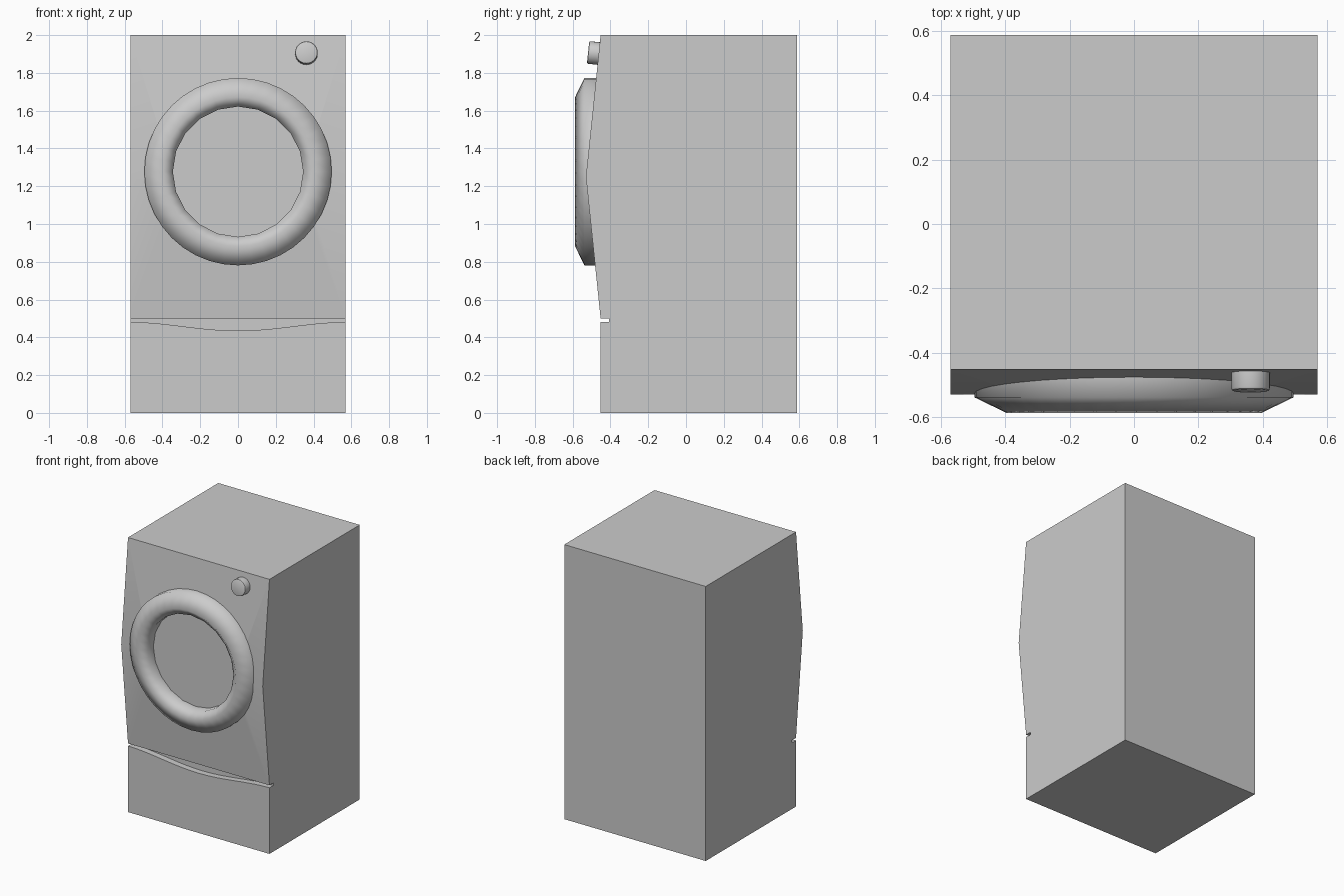
import bpy, bmesh
from math import sin, cos, pi, atan2
from mathutils import Vector, Matrix

if "Cube" in bpy.data.objects:
    bpy.data.objects.remove(bpy.data.objects["Cube"])

W = 0.57          # half width of the cabinet
DOOR_Z = 1.277    # height of the door centre


def make_object(name, bm):
    bmesh.ops.recalc_face_normals(bm, faces=bm.faces[:])
    mesh = bpy.data.meshes.new(name)
    bm.to_mesh(mesh)
    bm.free()
    ob = bpy.data.objects.new(name, mesh)
    bpy.context.collection.objects.link(ob)
    return ob


def prism(name, points, offset):
    """Extrude a closed 3D outline along an offset vector."""
    bm = bmesh.new()
    face = bm.faces.new([bm.verts.new(p) for p in points])
    new = bmesh.ops.extrude_face_region(bm, geom=[face])
    verts = [g for g in new["geom"] if isinstance(g, bmesh.types.BMVert)]
    bmesh.ops.translate(bm, verts=verts, vec=offset)
    return make_object(name, bm)


def cut(target, cutter):
    """Subtract the cutter, apply, and remove it."""
    cutter.hide_render = True
    bpy.context.view_layer.objects.active = target
    mod = target.modifiers.new("cut", "BOOLEAN")
    mod.operation, mod.solver, mod.object = "DIFFERENCE", "EXACT", cutter
    bpy.ops.object.modifier_apply(modifier=mod.name)
    bpy.data.objects.remove(cutter)


def smooth(ob, angle):
    bpy.ops.object.select_all(action="DESELECT")
    ob.select_set(True)
    bpy.context.view_layer.objects.active = ob
    bpy.ops.object.shade_smooth_by_angle(angle=angle)


# Cabinet: side profile with a bowed front, extruded across the width
profile = [(0.587, 0), (0.587, 2), (-0.452, 2), (-0.53, 1.25), (-0.452, 0.5), (-0.452, 0)]
cabinet = prism("cabinet", [(-W, y, z) for y, z in profile], (2 * W, 0, 0))

# Drawer gap with a dipped lower edge that forms the handle
hw = W + 0.02
xs = [hw * (i / 8 - 1) for i in range(17)]
dip = [(x, -0.7, 0.482 - 0.047 * (1 + cos(pi * x / hw)) / 2) for x in xs]
gap = prism("gap_cutter", dip + [(hw, -0.7, 0.5), (-hw, -0.7, 0.5)], (0, 0.293, 0))
cut(cabinet, gap)

# Door recess: 20-sided pocket whose floor is the window
circle = [(0.347 * cos(pi * i / 10), -0.7, DOOR_Z + 0.347 * sin(pi * i / 10)) for i in range(20)]
cut(cabinet, prism("window_cutter", circle, (0, 0.22, 0)))
smooth(cabinet, 0.4)

# Door ring: lathed section, outer loops round, inner loops 20-sided
SEG = 40
section = [(0.496, -0.46, 0), (0.496, -0.538, 0), (0.395, -0.587, 0),
           (0.345, -0.545, 1), (0.345, -0.482, 1)]
bm = bmesh.new()
loops = []
for r, y, coarse in section:
    loop = []
    for i in range(SEG):
        a = 2 * pi * i / SEG
        k = r * cos(pi / 20) if coarse and i % 2 else r
        loop.append(bm.verts.new((k * cos(a), y, DOOR_Z + k * sin(a))))
    loops.append(loop)
for a, b in zip(loops, loops[1:]):
    for i in range(SEG):
        j = (i + 1) % SEG
        bm.faces.new((a[i], a[j], b[j], b[i]))
ring = make_object("door_ring", bm)
# outward means towards the front for the ring crown
crown = min(ring.data.polygons, key=lambda p: p.center.y)
if crown.normal.y > 0:
    ring.data.flip_normals()
smooth(ring, 1.3)

# Control knob: short bevelled cylinder square to the sloping panel
tilt = atan2(0.078, 0.75)
bm = bmesh.new()
bmesh.ops.create_cone(bm, cap_ends=True, segments=24, radius1=0.06, radius2=0.06, depth=0.065)
rim = [e for e in bm.edges if all(v.co.z > 0 for v in e.verts)]
bmesh.ops.bevel(bm, geom=rim, offset=0.008, segments=2, affect="EDGES", profile=0.5)
bm.transform(Matrix.Translation((0.362, -0.486, 1.905)) @ Matrix.Rotation(pi / 2 - tilt, 4, "X"))
knob = make_object("control_knob", bm)
smooth(knob, 0.6)
